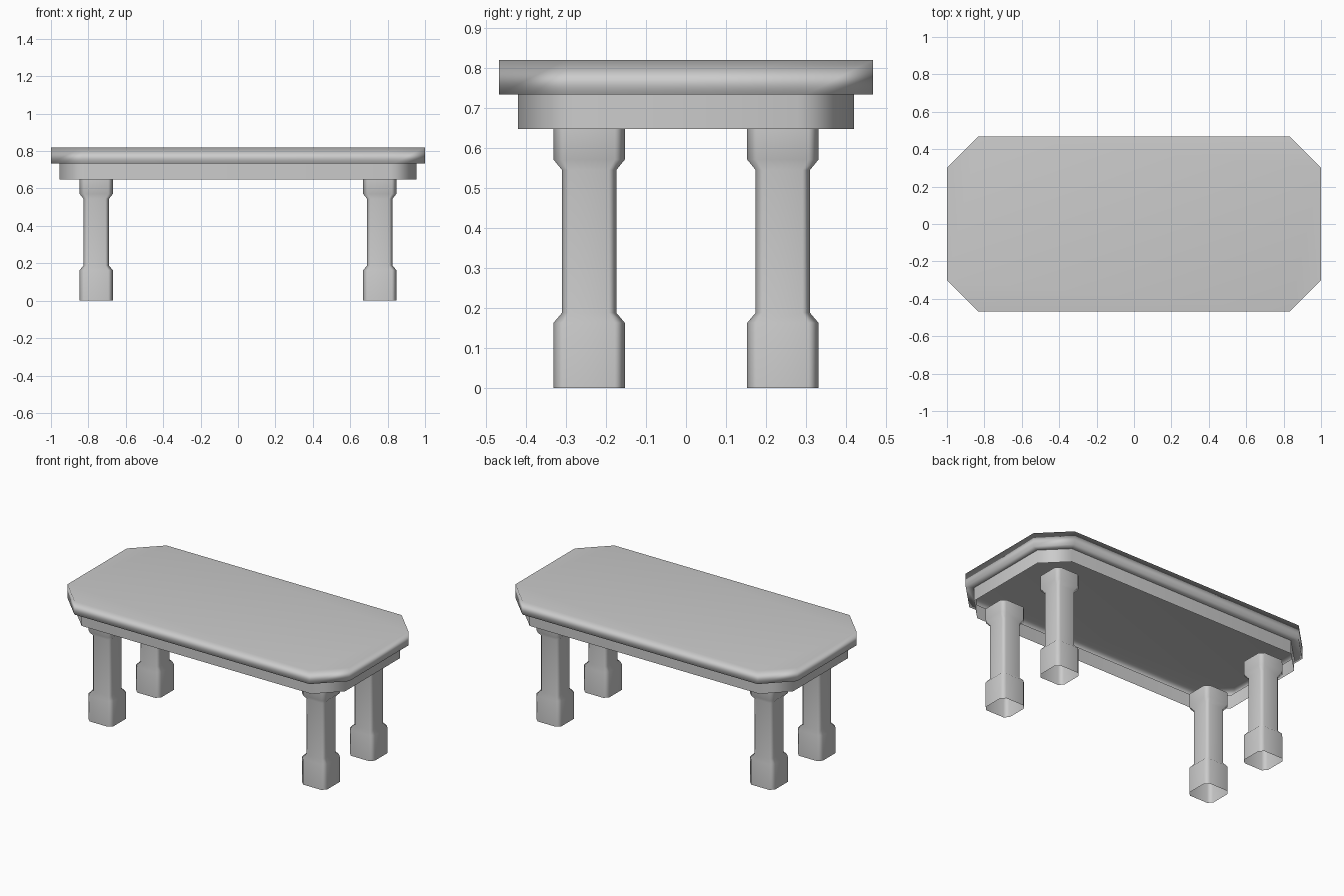
import bpy, bmesh
from math import radians

if "Cube" in bpy.data.objects:
    bpy.data.objects.remove(bpy.data.objects["Cube"])


def octagon(hx, hy, c):
    """Chamfered rectangle, counter-clockwise."""
    return [(hx, -hy + c), (hx, hy - c), (hx - c, hy), (-hx + c, hy),
            (-hx, hy - c), (-hx, -hy + c), (-hx + c, -hy), (hx - c, -hy)]


def loft(name, rings, centre=(0, 0), capped=False, angle=180):
    """Skin a stack of (half x, half y, chamfer, z) outlines, optionally closing the top."""
    bm = bmesh.new()
    loops = [[bm.verts.new((x + centre[0], y + centre[1], z)) for x, y in octagon(hx, hy, c)]
             for hx, hy, c, z in rings]
    for a, b in zip(loops, loops[1:]):
        for i in range(8):
            j = (i + 1) % 8
            bm.faces.new((a[i], a[j], b[j], b[i]))
    if capped:
        bm.faces.new(loops[-1])
    mesh = bpy.data.meshes.new(name)
    bm.to_mesh(mesh)
    bm.free()
    obj = bpy.data.objects.new(name, mesh)
    bpy.context.collection.objects.link(obj)
    bpy.ops.object.select_all(action='DESELECT')
    obj.select_set(True)
    bpy.context.view_layer.objects.active = obj
    bpy.ops.object.shade_smooth_by_angle(angle=radians(angle))
    return obj


def weight_normals(obj):
    """Let the large faces shade flat while the small ones blend."""
    mod = obj.modifiers.new("flat_large_faces", 'WEIGHTED_NORMAL')
    mod.keep_sharp = True


# Table top shell with clipped corners and an underside lip, hollow above the apron
top = loft("table_top", [(0.955, 0.42, 0.14, 0.734), (1.0, 0.467, 0.166, 0.734),
                         (1.0, 0.467, 0.166, 0.82)], capped=True)
weight_normals(top)

# Thin apron wall below the top, open underneath
apron = loft("apron", [(0.955, 0.42, 0.14, 0.648), (0.955, 0.42, 0.14, 0.734)], angle=60)
weight_normals(apron)

# Legs: wide foot, slim shaft, wide head; open tubes mirrored to four corners
WIDE, SLIM = (0.089, 0.089, 0.025), (0.068, 0.068, 0.019)
profile = [(WIDE, 0), (WIDE, 0.163), (SLIM, 0.188), (SLIM, 0.545), (WIDE, 0.571), (WIDE, 0.648)]
legs = loft("legs", [(*s, z) for s, z in profile], centre=(0.758, 0.242), angle=60)
mirror = legs.modifiers.new("four_corners", 'MIRROR')
mirror.use_axis = (True, True, False)
weight_normals(legs)
